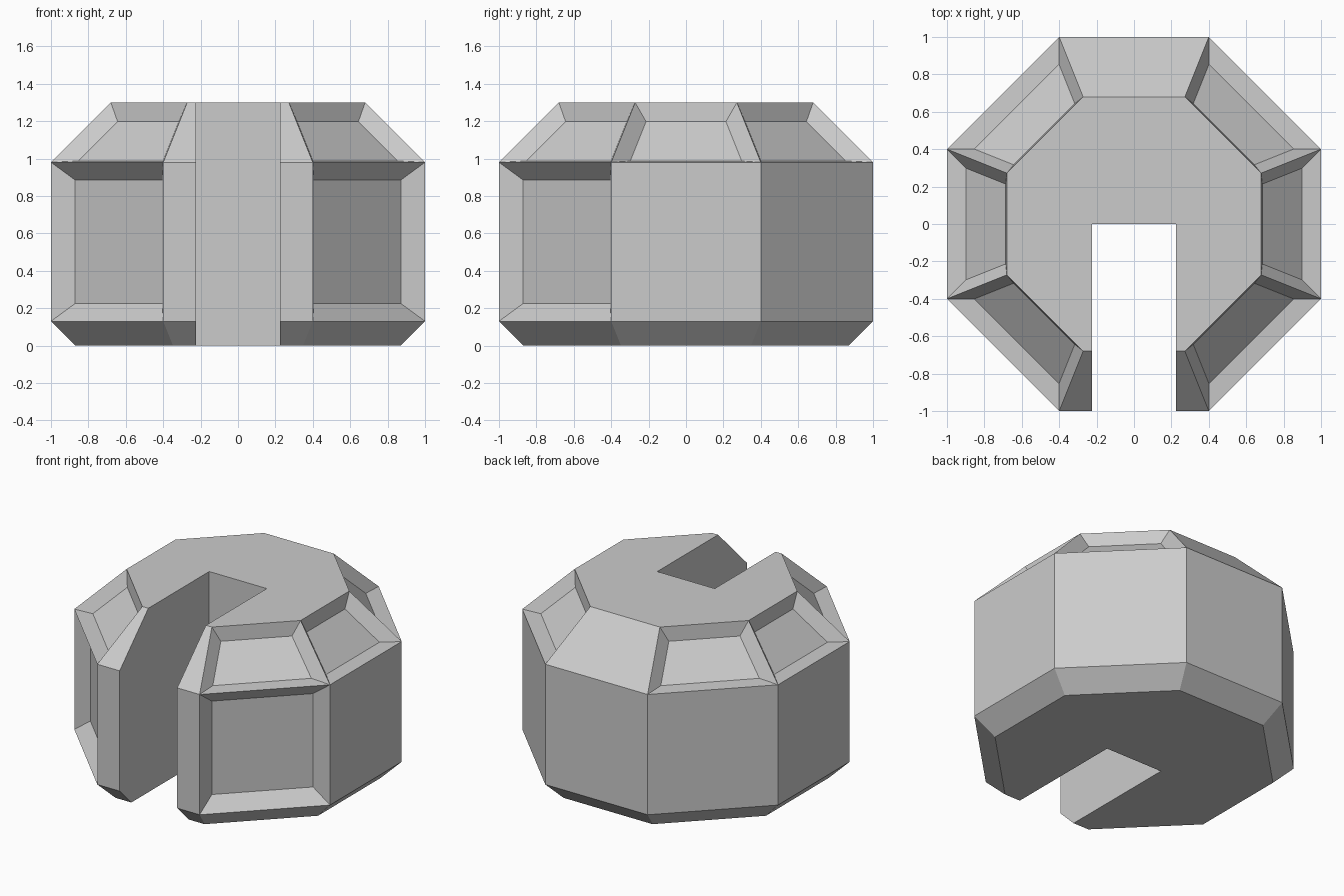
import bpy, bmesh

cube = bpy.data.objects.get("Cube")
if cube:
    bpy.data.objects.remove(cube, do_unlink=True)

grey = bpy.data.materials.new("plain_grey")
grey.use_nodes = True
colour = (0.6, 0.6, 0.6, 1)
grey.diffuse_color = colour
grey.node_tree.nodes["Principled BSDF"].inputs["Base Color"].default_value = colour

# Octagon outline, widened and narrowed up the height
OUTLINE = [(1, -0.4), (1, 0.4), (0.4, 1), (-0.4, 1),
           (-1, 0.4), (-1, -0.4), (-0.4, -1), (0.4, -1)]
RINGS = [(0, 0.87), (0.13, 1), (0.98, 1), (1.3, 0.68)]  # height, scale

bm = bmesh.new()
rings = [[bm.verts.new((x * s, y * s, z)) for x, y in OUTLINE] for z, s in RINGS]
for low, high in zip(rings, rings[1:]):
    for i in range(8):
        j = (i + 1) % 8
        bm.faces.new((low[i], low[j], high[j], high[i]))
bm.faces.new(rings[0][::-1])
bm.faces.new(rings[-1])
bm.normal_update()

# Recessed panels: front diagonal walls, and every roof slope but front and back
walls, slopes = [], []
for f in bm.faces:
    n = f.normal
    if abs(n.z) < 0.1 and n.y < -0.5 and abs(n.x) > 0.5:
        walls.append(f)
    elif 0.3 < n.z < 0.9 and abs(n.x) > 0.2:
        slopes.append(f)
for faces, margin, depth in ((walls, 0.095, 0.088), (slopes, 0.077, 0.068)):
    bmesh.ops.inset_individual(bm, faces=faces, thickness=margin, depth=-depth,
                               use_even_offset=True)

mesh = bpy.data.meshes.new("body")
bm.to_mesh(mesh)
bm.free()
mesh.materials.append(grey)
body = bpy.data.objects.new("body", mesh)
bpy.context.collection.objects.link(body)

# Slot from the front to the centre
bpy.ops.mesh.primitive_cube_add(size=1, location=(0, -0.75, 0.65))
cutter = bpy.context.object
cutter.name = "slot_cutter"
cutter.scale = (0.45, 1.5, 2)
cutter.data.materials.append(grey)
cutter.hide_render = True
cutter.hide_set(True)
cutter.display_type = 'WIRE'
slot = body.modifiers.new("slot", 'BOOLEAN')
slot.operation = 'DIFFERENCE'
slot.solver = 'EXACT'
slot.object = cutter
